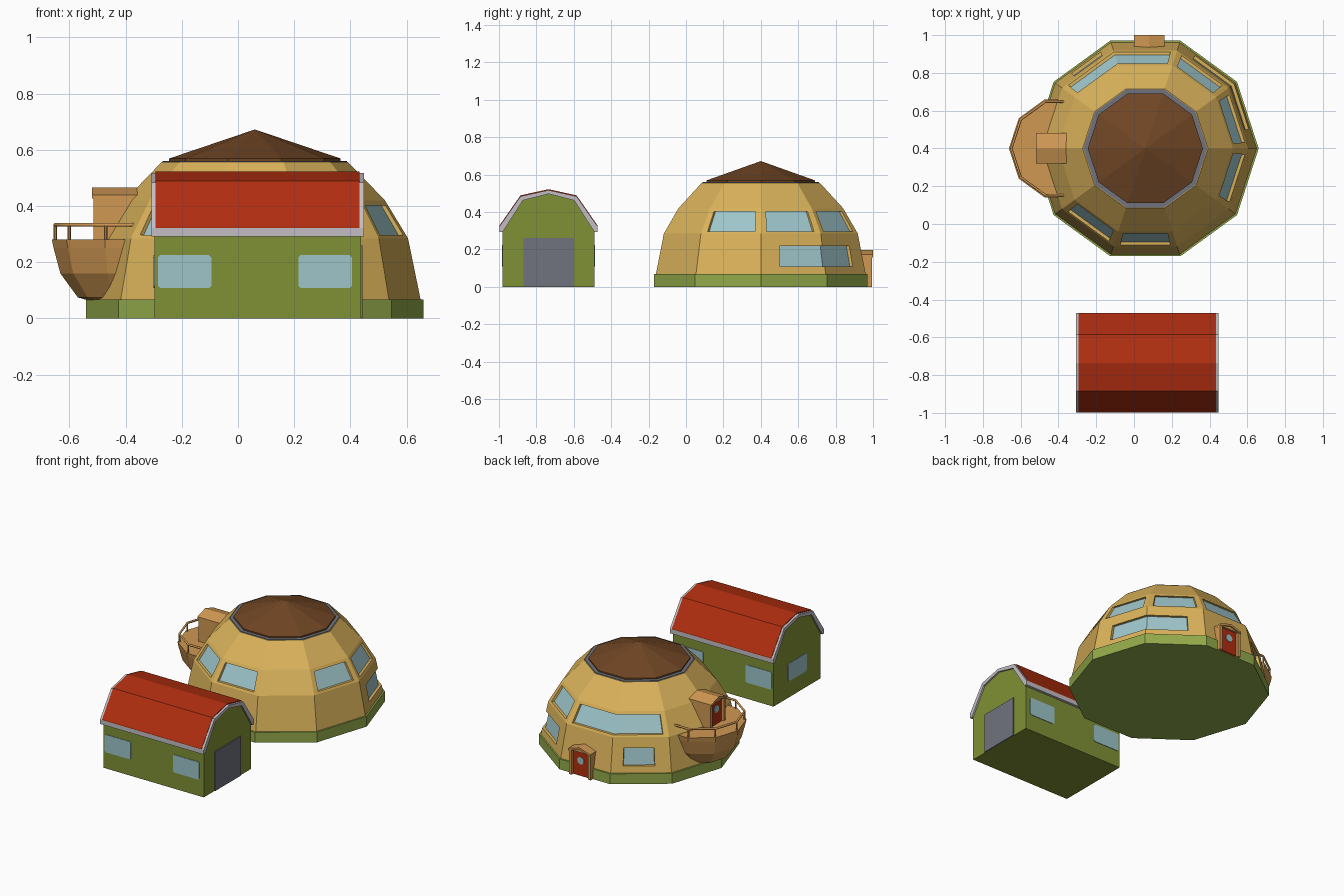
import bpy, bmesh, math
from mathutils import Matrix, Vector

if "Cube" in bpy.data.objects:
    bpy.data.objects.remove(bpy.data.objects["Cube"])

I = Matrix.Identity(4)
T = lambda x, y, z=0: Matrix.Translation((x, y, z))
RZ = lambda a: Matrix.Rotation(math.radians(a), 4, 'Z')


def mat(name, r, g, b):
    lin = [((c / 255 + 0.055) / 1.055) ** 2.4 for c in (r, g, b)]
    m = bpy.data.materials.new(name)
    m.diffuse_color = (*lin, 1)
    m.use_nodes = True
    m.node_tree.nodes["Principled BSDF"].inputs["Base Color"].default_value = m.diffuse_color
    return m


SAND = mat("sand_wall", 218, 178, 90)
LIME = mat("light_green", 147, 170, 74)
GREEN = mat("barn_green", 128, 145, 53)
RED = mat("red", 176, 46, 16)
TRIM = mat("pale_trim", 196, 190, 195)
GREY = mat("slate_grey", 112, 114, 126)
GLASS = mat("window_blue", 158, 197, 202)
WOOD = mat("tan_wood", 208, 152, 83)
BROWN = mat("brown_roof", 112, 70, 36)


def finish(name, bm, mats, fix=True):
    if fix:
        bmesh.ops.recalc_face_normals(bm, faces=bm.faces)
    me = bpy.data.meshes.new(name)
    bm.to_mesh(me)
    bm.free()
    for m in mats:
        me.materials.append(m)
    ob = bpy.data.objects.new(name, me)
    bpy.context.collection.objects.link(ob)
    return ob


def prism(name, pts, d0, d1, m, M=I):
    """Extrude an x-z outline along y from d0 to d1."""
    bm = bmesh.new()
    f = bm.faces.new([bm.verts.new(M @ Vector((x, d0, z))) for x, z in pts])
    r = bmesh.ops.extrude_face_region(bm, geom=[f])
    step = M.to_3x3() @ Vector((0, d1 - d0, 0))
    bmesh.ops.translate(bm, vec=step, verts=[v for v in r["geom"] if isinstance(v, bmesh.types.BMVert)])
    return finish(name, bm, [m])


def rect(x0, x1, z0, z1, c=0.0):
    if not c:
        return [(x0, z0), (x1, z0), (x1, z1), (x0, z1)]
    return [(x0 + c, z0), (x1 - c, z0), (x1, z0 + c), (x1, z1 - c),
            (x1 - c, z1), (x0 + c, z1), (x0, z1 - c), (x0, z0 + c)]


def loft(name, cx, cy, rings, m, n=10):
    """Stack of n-sided rings (radius, z), capped at both ends."""
    bm = bmesh.new()
    loops = [[bm.verts.new((cx + r * math.cos(math.tau * i / n), cy + r * math.sin(math.tau * i / n), z))
              for i in range(n)] for r, z in rings]
    for a, b in zip(loops, loops[1:]):
        for i in range(n):
            j = (i + 1) % n
            bm.faces.new((a[i], a[j], b[j], b[i]))
    bm.faces.new(loops[0][::-1])
    bm.faces.new(loops[-1])
    bmesh.ops.remove_doubles(bm, verts=bm.verts, dist=1e-5)
    return finish(name, bm, [m])


# ---- Dome house ----
CX, CY = 0.06, 0.40
loft("dome_base", CX, CY, [(0.60, 0), (0.60, 0.068)], LIME)

RINGS = [(0.59, 0.066), (0.545, 0.285), (0.463, 0.42), (0.332, 0.556)]
# (band, side): window extents along and up the panel
WIN = {(1, s): (0.1, 0.9, 0.09, 0.87) for s in (0, 1, 6, 7, 9)}
WIN.update({(1, 2): (0.1, 1, 0.09, 0.87), (1, 3): (0, 0.9, 0.09, 0.87),
            (0, 0): (0.3, 1, 0.2, 0.7), (0, 1): (0, 0.71, 0.2, 0.7),
            (0, 3): (0.2, 0.73, 0.2, 0.7)})


def dome_point(band, side, u, v, k=1.0):
    def ring(r, z, i):
        a = math.tau * i / 10
        return Vector((r * math.cos(a), r * math.sin(a), z))
    lo = ring(*RINGS[band], side).lerp(ring(*RINGS[band], side + 1), u)
    hi = ring(*RINGS[band + 1], side).lerp(ring(*RINGS[band + 1], side + 1), u)
    p = lo.lerp(hi, v)
    return Vector((CX + p.x * k, CY + p.y * k, p.z))


bm = bmesh.new()


def face(pts, mi=0):
    bm.faces.new([bm.verts.new(p) for p in pts]).material_index = mi


for band in range(3):
    for side in range(10):
        u0, u1, v0, v1 = WIN.get((band, side), (0, 1, 0, 1))
        us, vs = sorted({0, u0, u1, 1}), sorted({0, v0, v1, 1})
        for a, b in zip(us, us[1:]):
            for c, d in zip(vs, vs[1:]):
                uv = [(a, c), (b, c), (b, d), (a, d)]
                p = [dome_point(band, side, *q) for q in uv]
                if (band, side) in WIN and (a, b, c, d) == (u0, u1, v0, v1):
                    # recessed glass with reveal walls
                    q = [dome_point(band, side, *w, 0.968) for w in uv]
                    face(q, 1)
                    for k in range(4):
                        if (k == 1 and u1 == 1) or (k == 3 and u0 == 0):
                            continue
                        n = (k + 1) % 4
                        face([p[k], p[n], q[n], q[k]])
                else:
                    face(p)
face([dome_point(2, s, 0, 1) for s in range(10)])
bmesh.ops.remove_doubles(bm, verts=bm.verts, dist=1e-5)
finish("dome_wall", bm, [SAND, GLASS], fix=False)

loft("roof_ring", CX, CY, [(0.328, 0.55), (0.328, 0.560)], GREY)
loft("dome_roof", CX, CY, [(0.305, 0.558), (0.305, 0.569), (0.001, 0.672)], BROWN)

# ---- Balcony ----
BX, BR = -0.39, 0.272
loft("balcony_tub", BX, CY, [(0.15, 0.066), (0.18, 0.075), (0.242, 0.16), (0.266, 0.25), (BR, 0.28)], WOOD)
rail = [(-0.36, CY + 0.247)]
for deg in (108, 144, 180, 216, 252):
    a = math.radians(deg)
    x, y = BX + 0.26 * math.cos(a), CY + 0.26 * math.sin(a)
    rail.append((x, y))
    loft("balcony_post", x, y, [(0.006, 0.275), (0.006, 0.332)], WOOD, 6)
rail.append((-0.36, CY - 0.247))
cu = bpy.data.curves.new("balcony_rail", 'CURVE')
cu.dimensions = '3D'
cu.bevel_depth = 0.007
cu.bevel_resolution = 1
cu.use_fill_caps = True
sp = cu.splines.new('POLY')
sp.points.add(len(rail) - 1)
for p, (x, y) in zip(sp.points, rail):
    p.co = (x, y, 0.333, 1)
cu.materials.append(WOOD)
bpy.context.collection.objects.link(bpy.data.objects.new("balcony_rail", cu))


# ---- Doorways: local front is +y at y = 0 ----
def doorway(name, M, h, length):
    e = h - 0.025
    prism(name + "_body", [(-0.07, 0), (0.07, 0), (0.07, e), (0, h - 0.008), (-0.07, e)], -length, -0.025, WOOD, M)
    for s in (-1, 1):
        prism(name + "_post", rect(s * 0.07 - 0.01, s * 0.07 + 0.01, 0, e), -length, -0.006, WOOD, M)
    prism(name + "_lintel", [(-0.07, e - 0.01), (0.07, e - 0.01), (0.07, e), (0, h - 0.008), (-0.07, e)],
          -0.03, -0.008, WOOD, M)
    prism(name + "_roof", [(-0.081, e - 0.014), (0, h - 0.014), (0.081, e - 0.014), (0.081, e), (0, h), (-0.081, e)],
          -length, 0, WOOD, M)
    prism(name + "_door", rect(-0.055, 0.055, 0.004, e - 0.012), -0.026, -0.018, RED, M)
    disc = [(0.024 * math.cos(math.tau * i / 12), 0.105 + 0.024 * math.sin(math.tau * i / 12)) for i in range(12)]
    prism(name + "_porthole", disc, -0.019, -0.014, GLASS, M)


doorway("back_entry", T(0.08, 1.0), 0.197, 0.13)
doorway("balcony_entry", T(-0.52, CY, 0.275) @ RZ(90), 0.19, 0.17)

# ---- Barn ----
B = T(0.07, -0.735) @ RZ(90)
half = [(0.263, 0.292), (0.263, 0.322), (0.15, 0.484), (0, 0.517)]
inner = [(0.246, 0.292), (0.137, 0.462), (0, 0.497)]


def mirror(h):
    return h + [(-x, z) for x, z in reversed(h) if x]


prism("barn_body", [(0.246, 0), (0.246, 0.30), (0.139, 0.465), (0, 0.5),
                    (-0.139, 0.465), (-0.246, 0.30), (-0.246, 0)], -0.367, 0.367, GREEN, B)
prism("barn_roof_trim", mirror(half) + mirror(inner)[::-1], -0.378, 0.378, TRIM, B)
skin = half[1:]
prism("barn_roof", mirror([(x, z + 0.005) for x, z in skin]) + mirror(skin)[::-1], -0.363, 0.363, RED, B)
prism("barn_door", rect(-0.135, 0.135, 0.001, 0.26), -0.373, -0.364, GREY, B)
prism("barn_end_window", rect(-0.095, 0.095, 0.108, 0.225, 0.008), 0.364, 0.371, GLASS, B)
for x0 in (-0.285, 0.215):
    for y in (-0.981, -0.489):
        prism("barn_side_window", rect(x0, x0 + 0.19, 0.108, 0.225, 0.008), y - 0.0035, y + 0.0035, GLASS)
